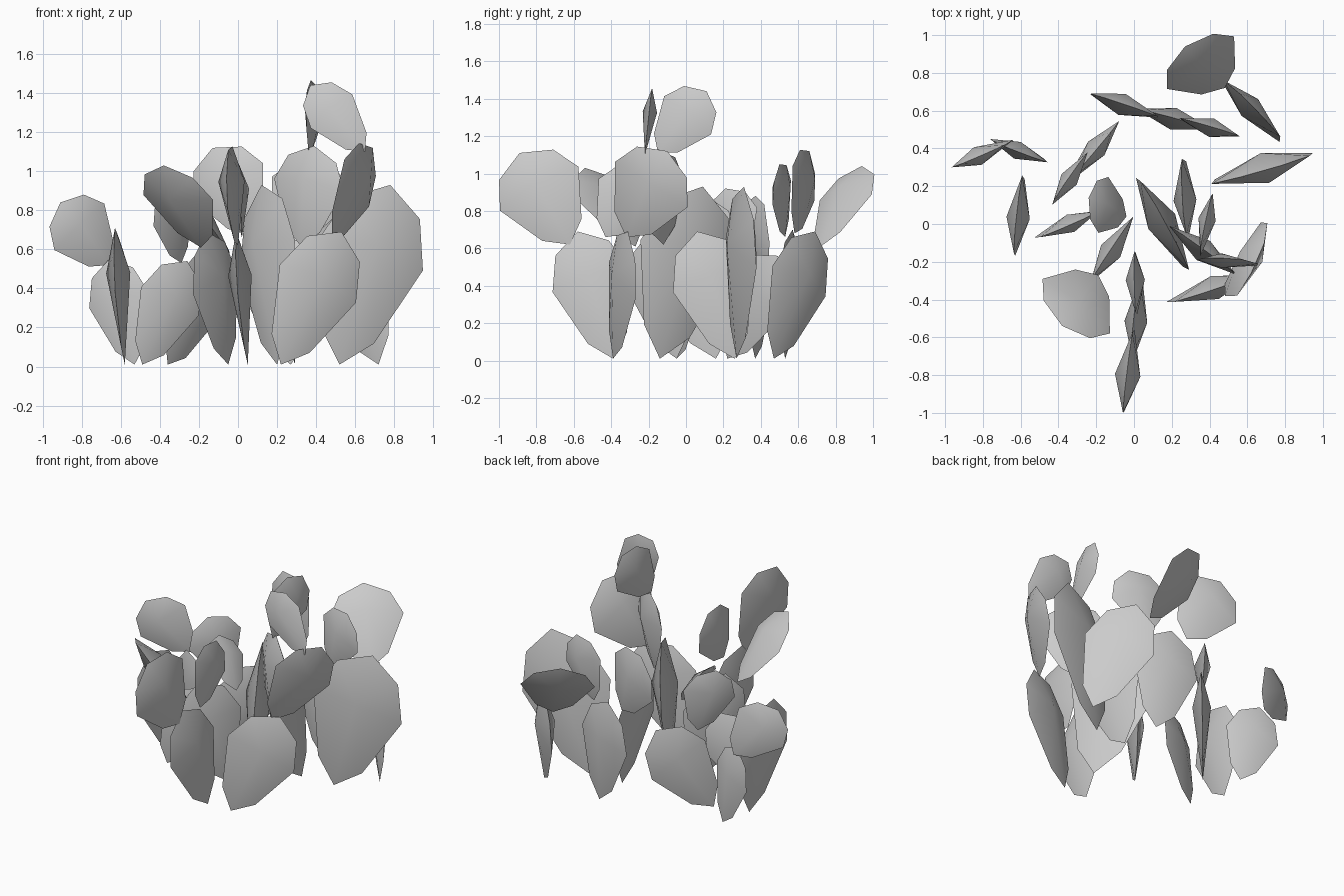
import bpy
import math
from mathutils import Vector

cube = bpy.data.objects.get("Cube")
if cube:
    bpy.data.objects.remove(cube, do_unlink=True)

# One plain grey for the whole plant
grey = bpy.data.materials.new("pad grey")
grey.use_nodes = True
grey.diffuse_color = (0.6, 0.6, 0.6, 1)
grey.node_tree.nodes["Principled BSDF"].inputs["Base Color"].default_value = (0.6, 0.6, 0.6, 1)

# Half outline of a pad: (share of half width, share of length)
SIDE = [(0.5, 0.16), (1.0, 0.61), (0.69, 0.87)]


def pad(name, base, tip, turn, ratio):
    """Lens-shaped pad from base to tip; turn is the heading of its width in degrees."""
    base, tip = Vector(base), Vector(tip)
    axis = tip - base
    wx, wy = math.cos(math.radians(turn)), math.sin(math.radians(turn))
    # tilt the width direction until it is square to the axis
    width = Vector((wx, wy, -(axis.x * wx + axis.y * wy) / axis.z))
    width = width.normalized() * axis.length * ratio
    bulge = axis.cross(width).normalized() * width.length * 0.28
    rim = [base]
    rim += [base + axis * v + width * u for u, v in SIDE]
    rim += [tip]
    rim += [base + axis * v - width * u for u, v in reversed(SIDE)]
    centre = base + axis * 0.67
    n = len(rim)
    faces = []
    for i in range(n):
        j = (i + 1) % n
        faces += [(j, i, n), (i, j, n + 1)]
    mesh = bpy.data.meshes.new(name)
    mesh.from_pydata(rim + [centre + bulge, centre - bulge], [], faces)
    mesh.materials.append(grey)
    obj = bpy.data.objects.new(name, mesh)
    bpy.context.collection.objects.link(obj)
    obj.select_set(True)
    bpy.context.view_layer.objects.active = obj


bpy.ops.object.select_all(action='DESELECT')

# Pads standing on the ground: place, base x y, tip x y z, turn
ground = [
    ("right", -.58, .16, -.63, -.03, .71, 85),
    ("back_right", -.53, .37, -.66, .40, .55, 158),
    ("back", .27, .53, .18, .57, .70, -15),
    ("back_left", .72, .47, .56, .69, .69, -43),
    ("left", .52, .27, .78, .31, .93, 17),
    ("inner_left", .29, .26, .26, .06, .69, -85),
    ("centre", .20, -.14, .12, .09, .93, -60),
    ("front_left", .22, -.39, .53, -.31, .69, 20),
    ("inner_right", -.05, -.05, -.16, -.19, .69, 57),
    ("mid_right", -.49, -.05, -.26, .03, .54, 25),
    ("inner_back", -.36, .22, -.12, .49, .56, 51),
    ("front", .05, -.39, -.01, -.58, .69, 86),
]
for place, bx, by, tx, ty, tz, turn in ground:
    pad("ground_pad_" + place, (bx, by, 0.01), (tx, ty, tz), turn, 0.305)

# Rounder pads growing on the lower ones: place, base, tip, turn
upper = [
    ("back_right", (-.66, .44, .52), (-.91, .32, .84), 22),
    ("back", (.07, .58, .68), (-.13, .66, 1.12), -18),
    ("inner_back", (.31, .53, .66), (.46, .50, 1.05), -17),
    ("back_left", (.48, .72, .61), (.27, .94, 1.04), 38),
    ("centre", (.32, -.12, .62), (.39, -.15, 1.13), -36),
    ("front_left", (.48, -.32, .66), (.69, -.10, 1.12), 72),
    ("front_right", (-.19, -.27, .61), (-.38, -.54, 1.03), -39),
    ("inner_right", (-.04, .04, .58), (-.24, .14, .86), 80),
    ("mid_right", (-.29, .29, .53), (-.37, .21, .92), 56),
    ("front", (0, -.62, .62), (-.05, -.89, 1.11), 84),
    ("inner_front", (.02, -.43, .66), (0, -.23, 1.03), 90),
]
for place, base, tip, turn in upper:
    pad("upper_pad_" + place, base, tip, turn, 0.43)

# Highest pads
pad("top_pad_left", (.65, -.22, 1.10), (.37, -.18, 1.44), 3, 0.31)
pad("top_pad_centre", (.36, -.15, 1.11), (.40, .11, 1.44), 76, 0.39)

# Smooth faces, crisp rims
bpy.ops.object.shade_smooth_by_angle(angle=math.radians(40))
